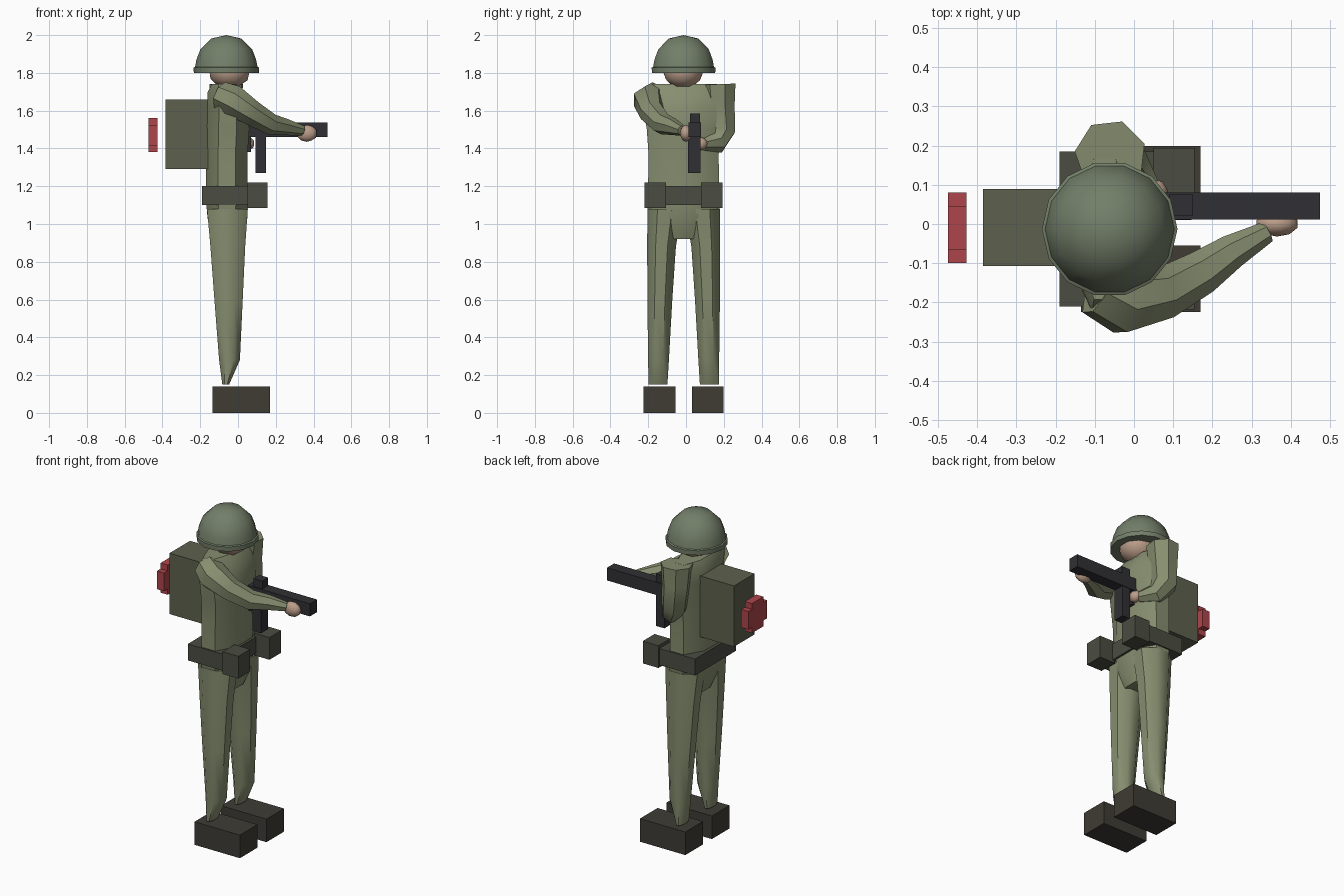
import bpy, bmesh, math
from mathutils import Vector

if "Cube" in bpy.data.objects:
    bpy.data.objects.remove(bpy.data.objects["Cube"])

MID = -0.0125  # body symmetry plane in y; the figure looks along +x


def mat(name, r, g, b):
    m = bpy.data.materials.new(name)
    m.diffuse_color = (r, g, b, 1)
    m.use_nodes = True
    m.node_tree.nodes["Principled BSDF"].inputs["Base Color"].default_value = m.diffuse_color
    return m


CLOTH = mat("cloth", 0.24, 0.27, 0.16)
HELMET = mat("helmet_green", 0.17, 0.21, 0.14)
CANVAS = mat("canvas", 0.11, 0.12, 0.075)
LEATHER = mat("leather", 0.05, 0.045, 0.035)
WEB = mat("webbing", 0.07, 0.075, 0.055)
METAL = mat("gunmetal", 0.03, 0.03, 0.035)
SKIN = mat("skin", 0.5, 0.34, 0.25)
RED = mat("red", 0.42, 0.06, 0.07)


def finish(name, bm, material, smooth=None):
    bmesh.ops.recalc_face_normals(bm, faces=bm.faces)
    me = bpy.data.meshes.new(name)
    bm.to_mesh(me)
    bm.free()
    ob = bpy.data.objects.new(name, me)
    bpy.context.collection.objects.link(ob)
    me.materials.append(material)
    if smooth:
        bpy.ops.object.select_all(action='DESELECT')
        ob.select_set(True)
        bpy.context.view_layer.objects.active = ob
        bpy.ops.object.shade_smooth_by_angle(angle=math.radians(smooth))
    return ob


def box(name, x, y, z, material):
    bm = bmesh.new()
    bmesh.ops.create_cube(bm, size=1)
    for v in bm.verts:
        v.co = [(a + b) / 2 + c * (b - a) for (a, b), c in zip((x, y, z), v.co)]
    return finish(name, bm, material)


def skin_rings(name, rings, material, smooth=45):
    bm = bmesh.new()
    loops = [[bm.verts.new(p) for p in ring] for ring in rings]
    n = len(loops[0])
    for a, b in zip(loops, loops[1:]):
        for i in range(n):
            bm.faces.new((a[i], a[(i + 1) % n], b[(i + 1) % n], b[i]))
    bm.faces.new(loops[0])
    bm.faces.new(loops[-1])
    return finish(name, bm, material, smooth)


def loft(name, sections, material, n=8):
    """Stack of horizontal rings: (z, centre x, centre y, half x, half y)."""
    k, rings = 1 / math.cos(math.pi / n), []
    for z, cx, cy, rx, ry in sections:
        angles = [(i + 0.5) * math.tau / n for i in range(n)]
        rings.append([(cx + k * rx * math.cos(a), cy + k * ry * math.sin(a), z) for a in angles])
    return skin_rings(name, rings, material)


def tube(name, path, radii, material, n=7):
    """Tapered limb along a path."""
    pts = [Vector(p) for p in path]
    rings, side, prev = [], None, None
    for i, p in enumerate(pts):
        t = (pts[min(i + 1, len(pts) - 1)] - pts[max(i - 1, 0)]).normalized()
        side = t.orthogonal().normalized() if prev is None else prev.rotation_difference(t) @ side
        up, prev = t.cross(side), t
        rings.append([p + radii[i] * (side * math.cos(j * math.tau / n) + up * math.sin(j * math.tau / n))
                      for j in range(n)])
    return skin_rings(name, rings, material)


def ball(name, centre, size, material):
    bm = bmesh.new()
    bmesh.ops.create_icosphere(bm, subdivisions=2, radius=1)
    for v in bm.verts:
        v.co = [c + s * q for c, s, q in zip(centre, size, v.co)]
    return finish(name, bm, material, 60)


# Torso and hips
loft("torso", [(1.12, -.06, MID, .11, .19), (1.36, -.06, MID, .11, .185), (1.5, -.055, MID, .115, .195),
               (1.62, -.055, MID, .11, .215), (1.7, -.07, MID, .09, .21), (1.74, -.075, MID, .065, .18)], CLOTH)
loft("hips", [(1.13, -.058, MID, .112, .19), (1.03, -.056, MID, .105, .19), (.92, -.055, MID, .07, .1)], CLOTH)

# Legs, boots and belt pouches, mirrored about the body plane
for s, tag in ((-1, "right"), (1, "left")):
    def my(d):
        return MID + s * d
    loft(tag + "_leg", [(1.08, -.056, my(.1), .108, .092), (.88, -.054, my(.117), .092, .076),
                        (.6, -.05, my(.126), .075, .066), (.28, -.045, my(.133), .055, .055),
                        (.15, -.065, my(.136), .018, .05)], CLOTH)
    box(tag + "_boot", (-.135, .17), sorted((my(.043), my(.212))), (0, .14), LEATHER)
    box(tag + "_pouch", (.05, .155), sorted((my(.093), my(.206))), (1.085, 1.22), WEB)

# Belt
box("belt", (-.19, .065), (-.21, .185), (1.1, 1.2), WEB)

# Right arm reaching forward under the barrel
tube("right_arm", [(-.09, -.165, 1.68), (-.03, -.2, 1.655), (.07, -.18, 1.59), (.17, -.125, 1.53),
                   (.25, -.07, 1.515), (.34, -.02, 1.495)], [.075, .085, .068, .058, .045, .028], CLOTH)
ball("right_hand", (.365, .0, 1.48), (.055, .032, .045), SKIN)

# Left arm with the elbow down and the hand on the grip
tube("left_arm", [(-.06, .175, 1.74), (-.06, .18, 1.62), (-.055, .19, 1.49), (-.02, .16, 1.43),
                  (.04, .09, 1.42)], [.092, .082, .075, .06, .032], CLOTH)
ball("left_hand", (.055, .075, 1.425), (.032, .04, .035), SKIN)

# Head
ball("head", (-.045, -.015, 1.81), (.112, .108, .095), SKIN)

# Helmet: revolved dome and brim
bm = bmesh.new()
profile = [(.14, 1.8), (.172, 1.8), (.173, 1.828), (.165, 1.832), (.158, 1.87), (.137, 1.925),
           (.08, 1.982), (0, 2.0)]
vs = [bm.verts.new((r, 0, z)) for r, z in profile]
es = [bm.edges.new(e) for e in zip(vs, vs[1:])]
bmesh.ops.spin(bm, geom=vs + es, cent=(0, 0, 0), axis=(0, 0, 1), angle=math.tau, steps=14)
bmesh.ops.remove_doubles(bm, verts=bm.verts, dist=.001)
bmesh.ops.holes_fill(bm, edges=bm.edges, sides=14)
bmesh.ops.translate(bm, verts=bm.verts, vec=(-.062, -.013, 0))
finish("helmet", bm, HELMET, 40)

# Backpack
box("backpack", (-.385, -.155), (-.107, .089), (1.29, 1.66), CANVAS)

# Red plus-shaped badge behind the pack
bm = bmesh.new()
a, b = .055, .09
corner = [(b, -a), (b, a), (a, a)]
outline = []
for q in range(4):
    c, s = round(math.cos(q * math.pi / 2)), round(math.sin(q * math.pi / 2))
    outline += [(c * u - s * v, s * u + c * v) for u, v in corner]
face = bm.faces.new([bm.verts.new((-.475, -.01 + u, 1.47 + v)) for u, v in outline])
ext = bmesh.ops.extrude_face_region(bm, geom=[face], use_keep_orig=True)
bmesh.ops.translate(bm, verts=[g for g in ext["geom"] if isinstance(g, bmesh.types.BMVert)], vec=(.048, 0, 0))
finish("plus_badge", bm, RED)

# Rifle
box("rifle_body", (.05, .475), (.012, .08), (1.46, 1.537), METAL)
box("rifle_magazine", (.092, .147), (.01, .077), (1.27, 1.46), METAL)
box("rifle_sight", (.09, .15), (.02, .075), (1.53, 1.585), METAL)
box("rifle_grip", (.04, .068), (.025, .065), (1.38, 1.47), METAL)
